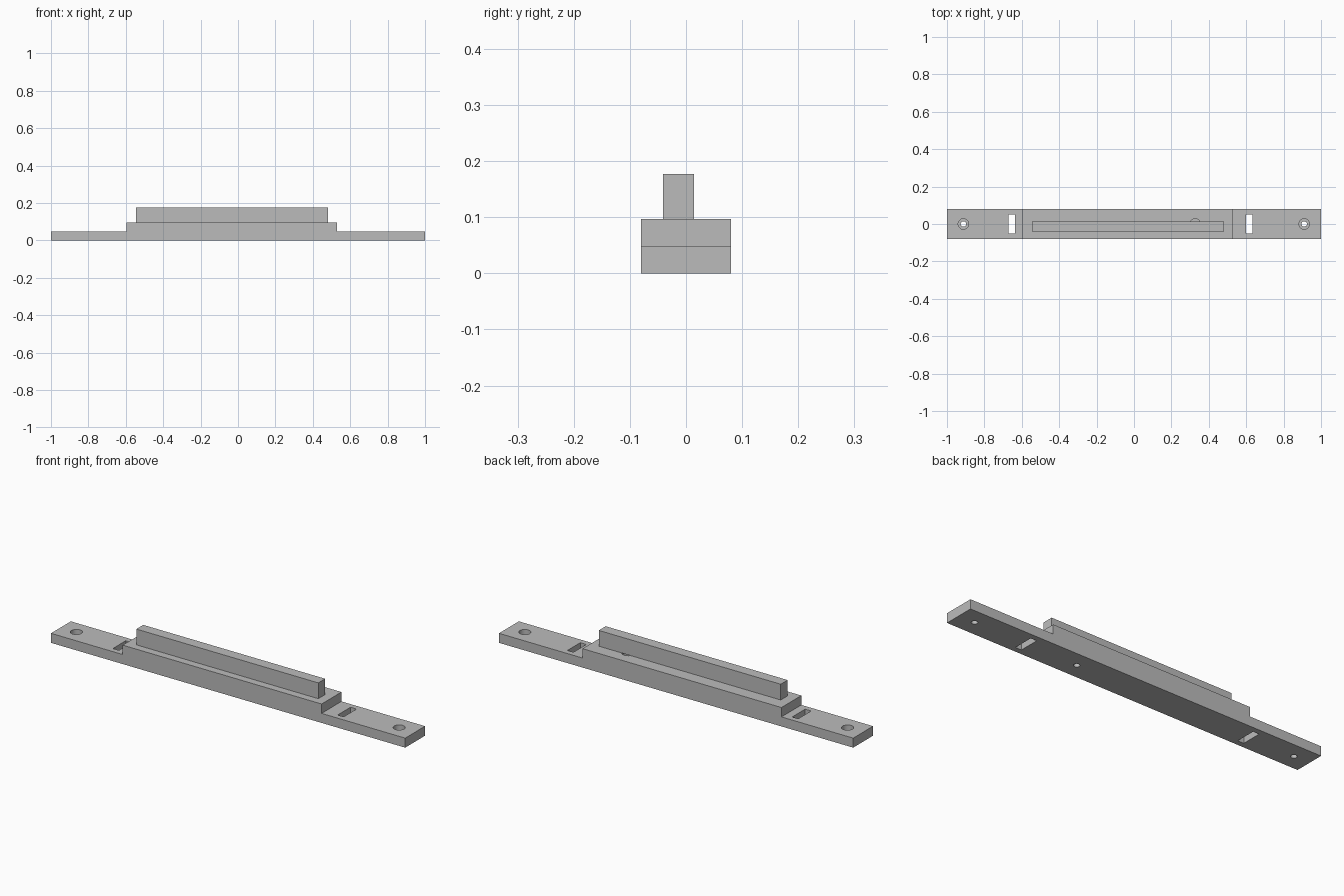
import bpy
import bmesh

cube = bpy.data.objects.get("Cube")
if cube:
    bpy.data.objects.remove(cube, do_unlink=True)

grey = bpy.data.materials.new("plain grey")
grey.use_nodes = True
colour = (0.5, 0.5, 0.5, 1)
grey.diffuse_color = colour
grey.node_tree.nodes["Principled BSDF"].inputs["Base Color"].default_value = colour

HALF_WIDTH, PLATE_TOP, STEP_TOP, RAIL_TOP = 0.08, 0.0486, 0.0965, 0.177


def finish(name, bm):
    bmesh.ops.recalc_face_normals(bm, faces=bm.faces)
    mesh = bpy.data.meshes.new(name)
    bm.to_mesh(mesh)
    bm.free()
    obj = bpy.data.objects.new(name, mesh)
    bpy.context.collection.objects.link(obj)
    mesh.materials.append(grey)
    return obj


def extrude_profile(name, points, y0, y1):
    """Extrude an x-z outline along y."""
    bm = bmesh.new()
    face = bm.faces.new([bm.verts.new((x, y0, z)) for x, z in points])
    new = bmesh.ops.extrude_face_region(bm, geom=[face])["geom"]
    verts = [v for v in new if isinstance(v, bmesh.types.BMVert)]
    bmesh.ops.translate(bm, verts=verts, vec=(0, y1 - y0, 0))
    return finish(name, bm)


def box(name, x0, x1, y0, y1, z0, z1):
    return extrude_profile(name, [(x0, z0), (x1, z0), (x1, z1), (x0, z1)], y0, y1)


def cylinder(name, x, radius, z0, z1):
    bm = bmesh.new()
    bmesh.ops.create_cone(bm, cap_ends=True, segments=40, radius1=radius,
                          radius2=radius, depth=z1 - z0)
    bmesh.ops.translate(bm, verts=bm.verts, vec=(x, 0, (z0 + z1) / 2))
    return finish(name, bm)


def cut(target, cutter):
    mod = target.modifiers.new(cutter.name, "BOOLEAN")
    mod.operation = "DIFFERENCE"
    mod.solver = "EXACT"
    mod.object = cutter
    bpy.context.view_layer.objects.active = target
    bpy.ops.object.modifier_apply(modifier=mod.name)
    bpy.data.objects.remove(cutter, do_unlink=True)


# Mounting bar with a raised middle
bar = extrude_profile("mounting_bar", [
    (-1, 0), (1, 0), (1, PLATE_TOP), (0.528, PLATE_TOP), (0.528, STEP_TOP),
    (-0.595, STEP_TOP), (-0.595, PLATE_TOP), (-1, PLATE_TOP)],
    -HALF_WIDTH, HALF_WIDTH)

# Counterbored screw holes
for x, top in ((-0.912, PLATE_TOP), (0.327, STEP_TOP), (0.91, PLATE_TOP)):
    cut(bar, cylinder("screw_hole", x, 0.0145, -0.05, top + 0.05))
    cut(bar, cylinder("counterbore", x, 0.028, top - 0.025, top + 0.05))

# Strap slots beside the raised middle
for x in (-0.653, 0.616):
    cut(bar, box("slot", x - 0.017, x + 0.017, -0.052, 0.052, -0.05, 0.1))

# Upright rail
rail = box("rail", -0.545, 0.482, -0.041, 0.0146, STEP_TOP, RAIL_TOP)

# Smooth hole walls, crisp edges
bpy.ops.object.select_all(action="DESELECT")
bar.select_set(True)
bpy.context.view_layer.objects.active = bar
bpy.ops.object.shade_smooth_by_angle(angle=0.5)
